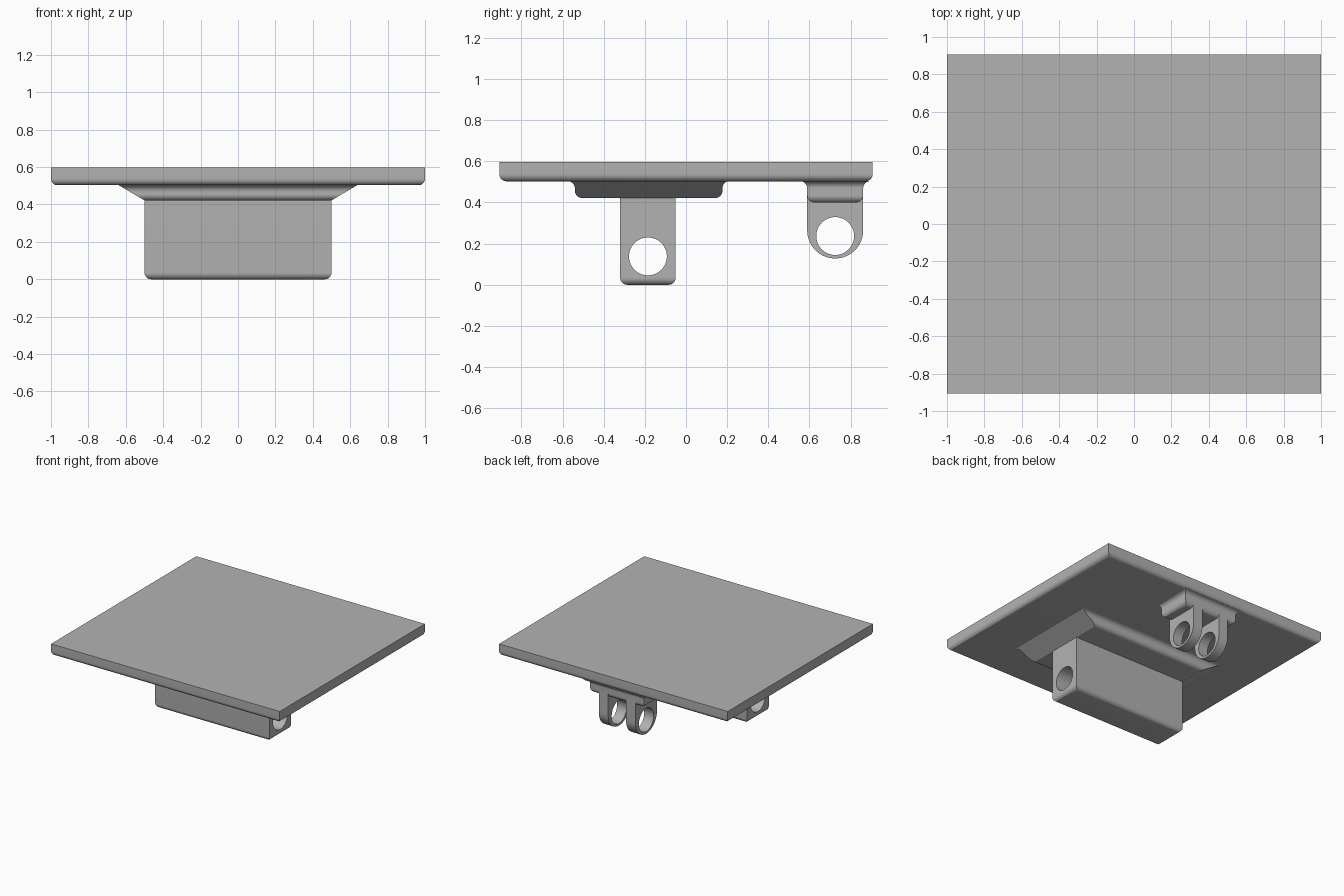
import bpy, bmesh, math

if "Cube" in bpy.data.objects:
    bpy.data.objects.remove(bpy.data.objects["Cube"], do_unlink=True)

grey = bpy.data.materials.new("mid grey")
grey.use_nodes = True
grey.diffuse_color = (0.45, 0.45, 0.45, 1)
grey.node_tree.nodes["Principled BSDF"].inputs["Base Color"].default_value = (0.45, 0.45, 0.45, 1)

STEPS = 8
R = 0.035            # edge rounding radius
PLATE_BOTTOM = 0.503


def add_object(name, bm):
    bmesh.ops.recalc_face_normals(bm, faces=bm.faces)
    mesh = bpy.data.meshes.new(name)
    bm.to_mesh(mesh)
    bm.free()
    mesh.materials.append(grey)
    ob = bpy.data.objects.new(name, mesh)
    bpy.context.collection.objects.link(ob)
    return ob


def smooth(ob):
    bpy.ops.object.select_all(action='DESELECT')
    ob.select_set(True)
    bpy.context.view_layer.objects.active = ob
    bpy.ops.object.shade_smooth_by_angle(angle=math.radians(30))


def skin(name, rings):
    """Skin a stack of equal-length closed rings and cap both ends."""
    bm = bmesh.new()
    loops = [[bm.verts.new(p) for p in ring] for ring in rings]
    for a, b in zip(loops, loops[1:]):
        n = len(a)
        for i in range(n):
            bm.faces.new((a[i], a[(i + 1) % n], b[(i + 1) % n], b[i]))
    bm.faces.new(loops[0])
    bm.faces.new(loops[-1])
    return add_object(name, bm)


def edge_profile(z0, z1, flare):
    """(outward offset, z) from a rounded bottom edge up to an optional flared top."""
    quarter = [math.pi / 2 * i / STEPS for i in range(STEPS + 1)]
    pts = [(-R * (1 - math.sin(a)), z0 + R * (1 - math.cos(a))) for a in quarter]
    if flare:
        pts += [(R * (1 - math.cos(a)), z1 - R + R * math.sin(a)) for a in quarter]
    else:
        pts.append((0, z1))
    return pts


def rounded_block(name, half_x, y0, y1, z0, z1, flare=False, x_rule=None):
    """Rectangular block with a rounded underside; x_rule gives half width by height."""
    rings = []
    for off, z in edge_profile(z0, z1, flare):
        hx = x_rule(z) if x_rule else half_x + off
        a, b = y0 - off, y1 + off
        rings.append([(-hx, a, z), (hx, a, z), (hx, b, z), (-hx, b, z)])
    return skin(name, rings)


def circle(x, y, z, r, start=0.0, sweep=2 * math.pi, n=48, closed=True):
    count = n if closed else n + 1
    return [(x, y + r * math.cos(start + sweep * i / n),
             z + r * math.sin(start + sweep * i / n)) for i in range(count)]


def bore(ob, y, z, r):
    """Cut a round hole through the part along x."""
    cutter = skin("bore_cutter", [circle(x, y, z, r) for x in (-1, 1)])
    cutter.hide_render = True
    mod = ob.modifiers.new("bore", 'BOOLEAN')
    mod.operation, mod.solver, mod.object = 'DIFFERENCE', 'EXACT', cutter
    bpy.context.view_layer.objects.active = ob
    bpy.ops.object.modifier_apply(modifier=mod.name)
    bpy.data.objects.remove(cutter, do_unlink=True)


# Flat top plate
plate = rounded_block("top_plate", 1.0, -0.907, 0.907, PLATE_BOTTOM, 0.597)

# Pad under the plate, with sloping ends and filleted long sides
pad = rounded_block("front_pad", 0, -0.54, 0.177, 0.422, PLATE_BOTTOM + 0.001, True,
                    lambda z: 0.5 + (z - 0.422) * 1.7)

# Long bored block hanging from the pad
block = rounded_block("pivot_block", 0.5, -0.32, -0.05, 0, 0.425)
bore(block, -0.185, 0.138, 0.092)

# Small filleted pad that carries the rear lugs
lug_pad = rounded_block("rear_pad", 0.235, 0.589, 0.861, 0.4, PLATE_BOTTOM + 0.001, True)

# Pair of rear lugs with round ends
parts = [plate, pad, block, lug_pad]
for side, label in ((1, "left"), (-1, "right")):
    rings = []
    for x in (0.078, 0.16):
        arc = circle(side * x, 0.725, 0.264, 0.136, math.pi, math.pi, 32, False)
        top = [(side * x, y, PLATE_BOTTOM) for y in (0.861, 0.589)]
        rings.append(arc + top)
    lug = skin(label + "_rear_lug", rings)
    bore(lug, 0.725, 0.237, 0.092)
    parts.append(lug)

for part in parts:
    smooth(part)
